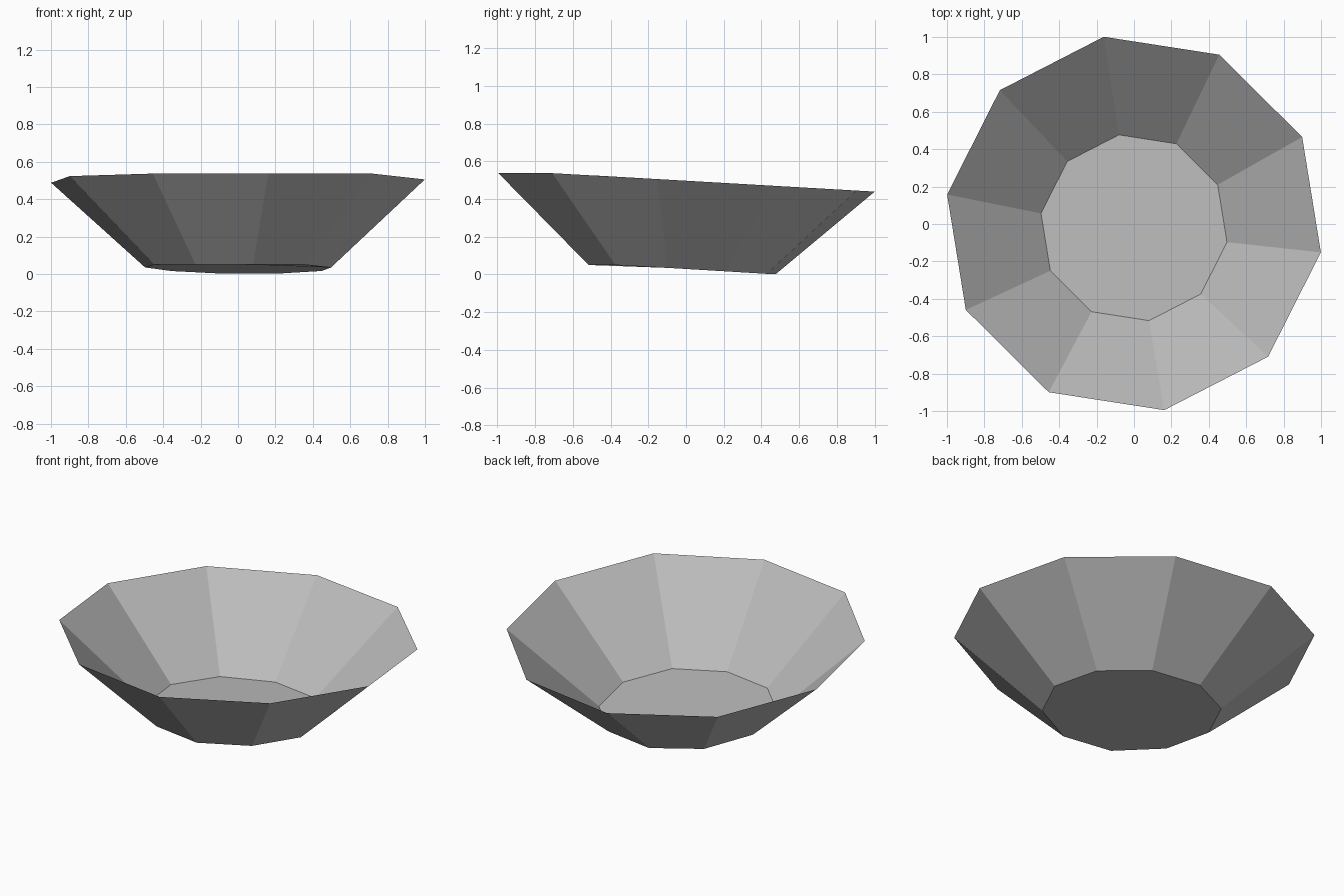
import bpy
import bmesh
from math import cos, sin, radians

SIDES = 10
cube = bpy.data.objects.get("Cube")
if cube:
    bpy.data.objects.remove(cube, do_unlink=True)

# Plain grey material
grey = bpy.data.materials.new("plain grey")
grey.use_nodes = True
colour = (0.5, 0.5, 0.5, 1)
grey.diffuse_color = colour
grey.node_tree.nodes["Principled BSDF"].inputs["Base Color"].default_value = colour


def rim_height(x, y):
    return min(0.537, 0.497 - 0.0577 * y)


def base_height(x, y):
    return max(0, min(0.05, 0.029 - 0.06 * y + 0.02 * max(0, -x)))


def ring(bm, radius, centre_y, height):
    """Ten-sided ring whose height slopes gently down to the back."""
    verts = []
    for i in range(SIDES):
        a = radians(-8.8 + i * 360 / SIDES)
        x, y = radius * cos(a), radius * sin(a) + centre_y
        verts.append(bm.verts.new((x, y, height(x, y))))
    return verts


# Open bowl: flared wall and a flat floor, one thin sheet
bm = bmesh.new()
base = ring(bm, 0.503, -0.02, base_height)
rim = ring(bm, 1.011, 0.003, rim_height)
for i in range(SIDES):
    j = (i + 1) % SIDES
    bm.faces.new((base[i], base[j], rim[j], rim[i]))
bm.faces.new(base[::-1])

mesh = bpy.data.meshes.new("bowl")
bm.to_mesh(mesh)
bm.free()
mesh.materials.append(grey)
bowl = bpy.data.objects.new("bowl", mesh)
bpy.context.collection.objects.link(bowl)
